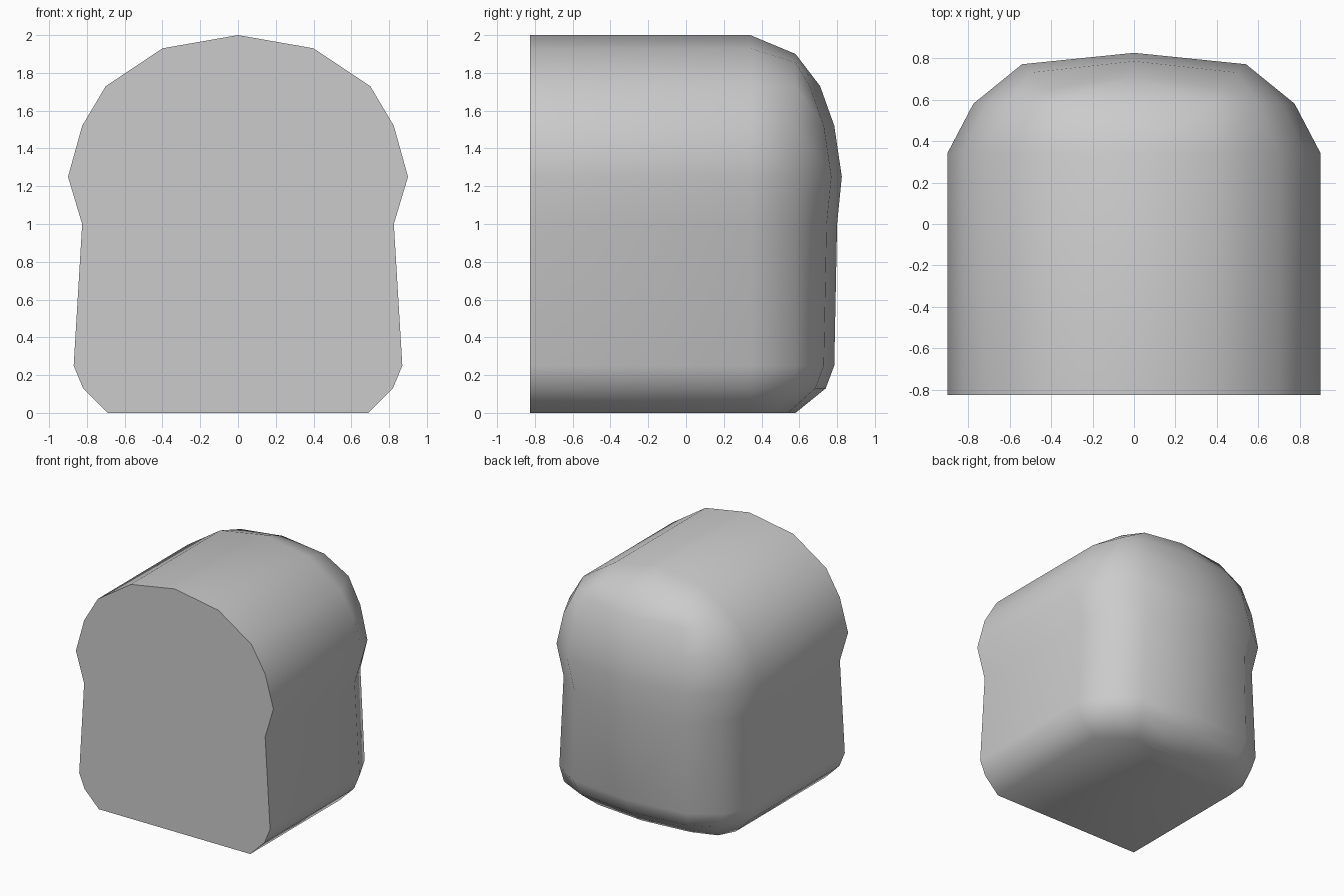
import bpy, bmesh, math

cube = bpy.data.objects.get("Cube")
if cube:
    bpy.data.objects.remove(cube, do_unlink=True)

FRONT, SHOULDER, ROUND = -0.825, 0.34, 0.58

# Rows of the loaf, top to bottom: height, half width, depth of the back centre
ROWS = [(1.73, 0.70, 0.71), (1.52, 0.825, 0.785), (1.25, 0.90, 0.825),
        (1.0, 0.825, 0.80), (0.25, 0.87, 0.785), (0.13, 0.82, 0.74)]

bm = bmesh.new()


def row_of(points):
    return [bm.verts.new(p) for p in points]


# Crown of the loaf: ridge and first row
ridge_front = bm.verts.new((0, FRONT, 2))
ridge_back = bm.verts.new((0, SHOULDER, 2))
crown = row_of([(0.4, FRONT, 1.93), (0.4, SHOULDER, 1.93),
                (0.38, ROUND, 1.855), (0, ROUND, 1.9)])
bm.faces.new((ridge_front, crown[0], crown[1], ridge_back))
bm.faces.new((ridge_back, crown[1], crown[2], crown[3]))

# Body rows run along the side and round the back corner to the middle
body = []
for z, w, back in ROWS:
    body.append(row_of([(w, FRONT, z), (w, SHOULDER, z), (w * 0.86, ROUND, z),
                        (w * 0.6, back - 0.055, z), (0, back, z)]))
base = row_of([(0.69, FRONT, 0), (0.69, SHOULDER, 0), (0.62, 0.47, 0),
               (0.42, 0.54, 0), (0, ROUND, 0)])
body.append(base)

# Join the crown to the body, then each row to the next
top = body[0]
bm.faces.new((crown[0], top[0], top[1], crown[1]))
bm.faces.new((crown[1], top[1], top[2], crown[2]))
bm.faces.new((crown[2], top[2], top[3]))
bm.faces.new((crown[2], top[3], top[4], crown[3]))
for upper, lower in zip(body, body[1:]):
    for i in range(4):
        bm.faces.new((upper[i], lower[i], lower[i + 1], upper[i + 1]))

# Flat cut front and flat base
base_front = bm.verts.new((0, FRONT, 0))
bm.faces.new([ridge_front, crown[0]] + [r[0] for r in body] + [base_front])
bm.faces.new(base + [base_front])

# Mirror to the other half
geom = bm.verts[:] + bm.edges[:] + bm.faces[:]
bmesh.ops.mirror(bm, geom=geom, axis='X', merge_dist=0.0001)
bmesh.ops.remove_doubles(bm, verts=bm.verts[:], dist=0.0001)

# Merge the halves of the flat front and base
middle = [e for e in bm.edges if len(e.link_faces) == 2
          and all(abs(v.co.x) < 0.001 for v in e.verts)
          and (all(v.co.z < 0.001 for v in e.verts)
               or all(v.co.y < FRONT + 0.001 for v in e.verts))]
bmesh.ops.dissolve_edges(bm, edges=middle, use_verts=True)
bmesh.ops.recalc_face_normals(bm, faces=bm.faces[:])

mesh = bpy.data.meshes.new("loaf")
bm.to_mesh(mesh)
bm.free()
loaf = bpy.data.objects.new("loaf", mesh)
bpy.context.collection.objects.link(loaf)

grey = bpy.data.materials.new("light grey")
grey.use_nodes = True
colour = (0.6, 0.6, 0.6, 1)
grey.diffuse_color = colour
grey.node_tree.nodes["Principled BSDF"].inputs["Base Color"].default_value = colour
mesh.materials.append(grey)

bpy.ops.object.select_all(action='DESELECT')
loaf.select_set(True)
bpy.context.view_layer.objects.active = loaf
bpy.ops.object.shade_smooth_by_angle(angle=math.radians(65))
